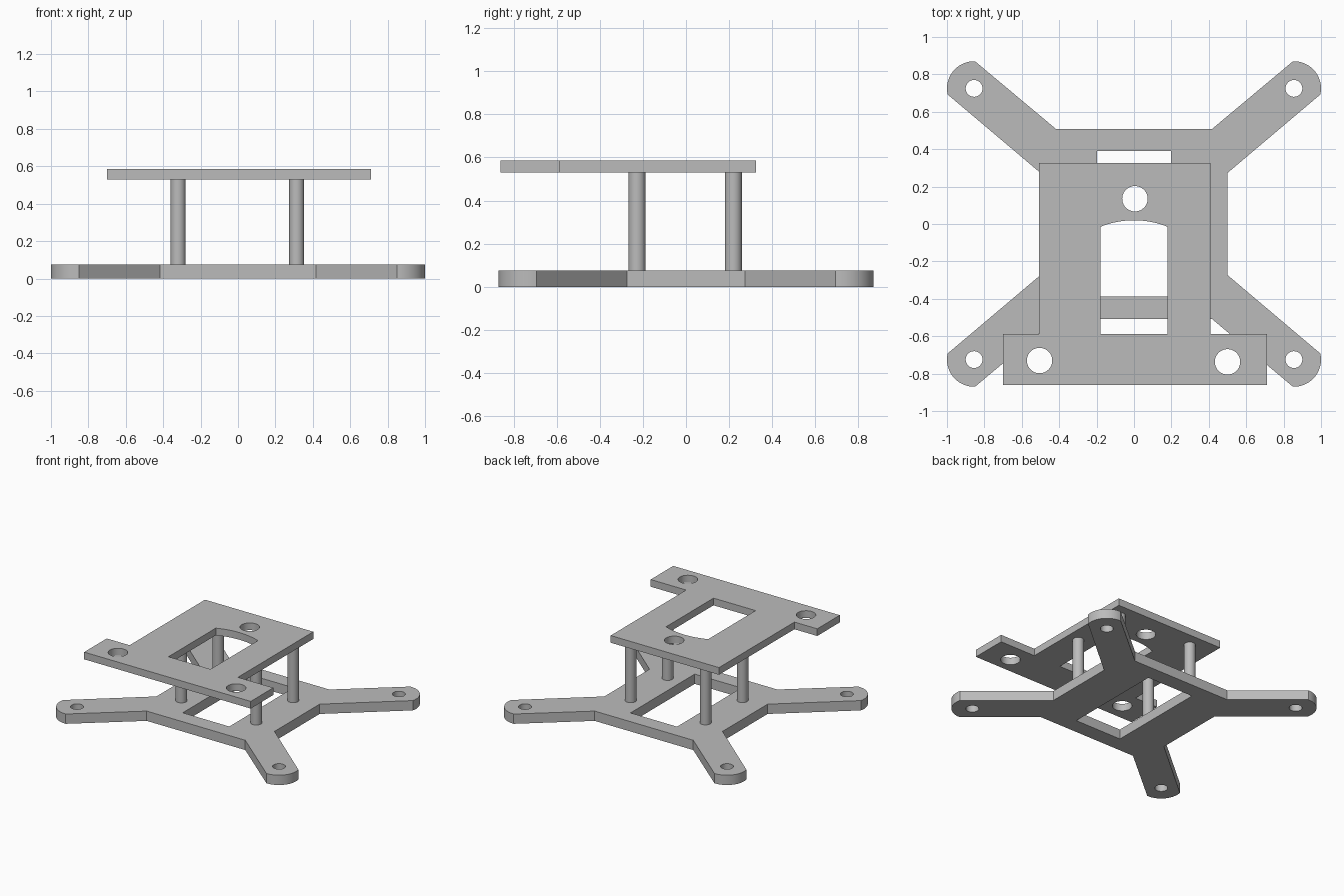
import bpy
import bmesh
from math import cos, sin, radians

cube = bpy.data.objects.get("Cube")
if cube:
    bpy.data.objects.remove(cube, do_unlink=True)

grey = bpy.data.materials.new("plain grey")
grey.use_nodes = True
grey.diffuse_color = (0.5, 0.5, 0.5, 1)
grey.node_tree.nodes["Principled BSDF"].inputs["Base Color"].default_value = (0.5, 0.5, 0.5, 1)


def arc(x, y, r, start, end, steps):
    angles = [radians(start + (end - start) * i / steps) for i in range(steps + 1)]
    return [(x + r * cos(a), y + r * sin(a)) for a in angles]


def hole(x, y, r):
    return arc(x, y, r, 0, 360, 40)[:-1]


def finish(obj):
    obj.data.materials.clear()
    obj.data.materials.append(grey)
    bpy.ops.object.select_all(action='DESELECT')
    obj.select_set(True)
    bpy.context.view_layer.objects.active = obj
    bpy.ops.object.shade_smooth_by_angle(angle=radians(30))


def plate(name, loops, z0, z1):
    """Extrude an outline with cut-outs into a flat plate."""
    curve = bpy.data.curves.new(name + "_profile", 'CURVE')
    curve.dimensions = '2D'
    curve.fill_mode = 'BOTH'
    curve.extrude = (z1 - z0) / 2
    for loop in loops:
        spline = curve.splines.new('POLY')
        spline.points.add(len(loop) - 1)
        for point, (x, y) in zip(spline.points, loop):
            point.co = (x, y, 0, 1)
        spline.use_cyclic_u = True
    profile = bpy.data.objects.new(name + "_profile", curve)
    bpy.context.collection.objects.link(profile)
    bpy.context.view_layer.update()
    graph = bpy.context.evaluated_depsgraph_get()
    mesh = bpy.data.meshes.new_from_object(profile.evaluated_get(graph))
    bpy.data.objects.remove(profile, do_unlink=True)
    # Weld the walls to the caps
    bm = bmesh.new()
    bm.from_mesh(mesh)
    bmesh.ops.remove_doubles(bm, verts=bm.verts, dist=0.0001)
    bmesh.ops.recalc_face_normals(bm, faces=bm.faces)
    bmesh.ops.translate(bm, verts=bm.verts, vec=(0, 0, (z0 + z1) / 2))
    bm.to_mesh(mesh)
    bm.free()
    obj = bpy.data.objects.new(name, mesh)
    bpy.context.collection.objects.link(obj)
    finish(obj)


# Base plate: one rounded arm, mirrored into four quadrants
arm_x, arm_y = 0.855, 0.725
arm = [(0.5, 0.273)] + arc(arm_x, arm_y, 0.145, -13, 92, 16) + [(0.417, 0.508)]
base = []
for sx, sy in ((1, 1), (-1, 1), (-1, -1), (1, -1)):
    points = arm if sx == sy else arm[::-1]
    base += [(x * sx, y * sy) for x, y in points]
window = [(-0.197, -0.387), (0.197, -0.387), (0.197, 0.39), (-0.197, 0.39)]
screw_holes = [hole(sx * arm_x, sy * arm_y, 0.045) for sx in (-1, 1) for sy in (-1, 1)]
plate("base_plate", [base, window] + screw_holes, 0, 0.075)

# Upper plate: offset body, wide front bar, arched window and three holes
outline = [(-0.70, -0.86), (0.71, -0.86), (0.71, -0.587), (0.41, -0.587),
           (0.41, 0.325), (-0.507, 0.325), (-0.507, -0.587), (-0.70, -0.587)]
arched_window = [(-0.178, -0.587), (0.178, -0.587)] + arc(0, -0.46, 0.48, 68.2, 111.8, 12)
holes = [hole(0.005, 0.135, 0.068), hole(-0.505, -0.73, 0.068), hole(0.5, -0.737, 0.068)]
plate("upper_plate", [outline, arched_window] + holes, 0.53, 0.585)

# Four support posts
for side, x in (("left", 0.314), ("right", -0.32)):
    for end, y in (("front", -0.227), ("back", 0.22)):
        bpy.ops.mesh.primitive_cylinder_add(vertices=40, radius=0.04, depth=0.455,
                                            location=(x, y, 0.3025))
        post = bpy.context.object
        post.name = f"{end}_{side}_post"
        finish(post)
